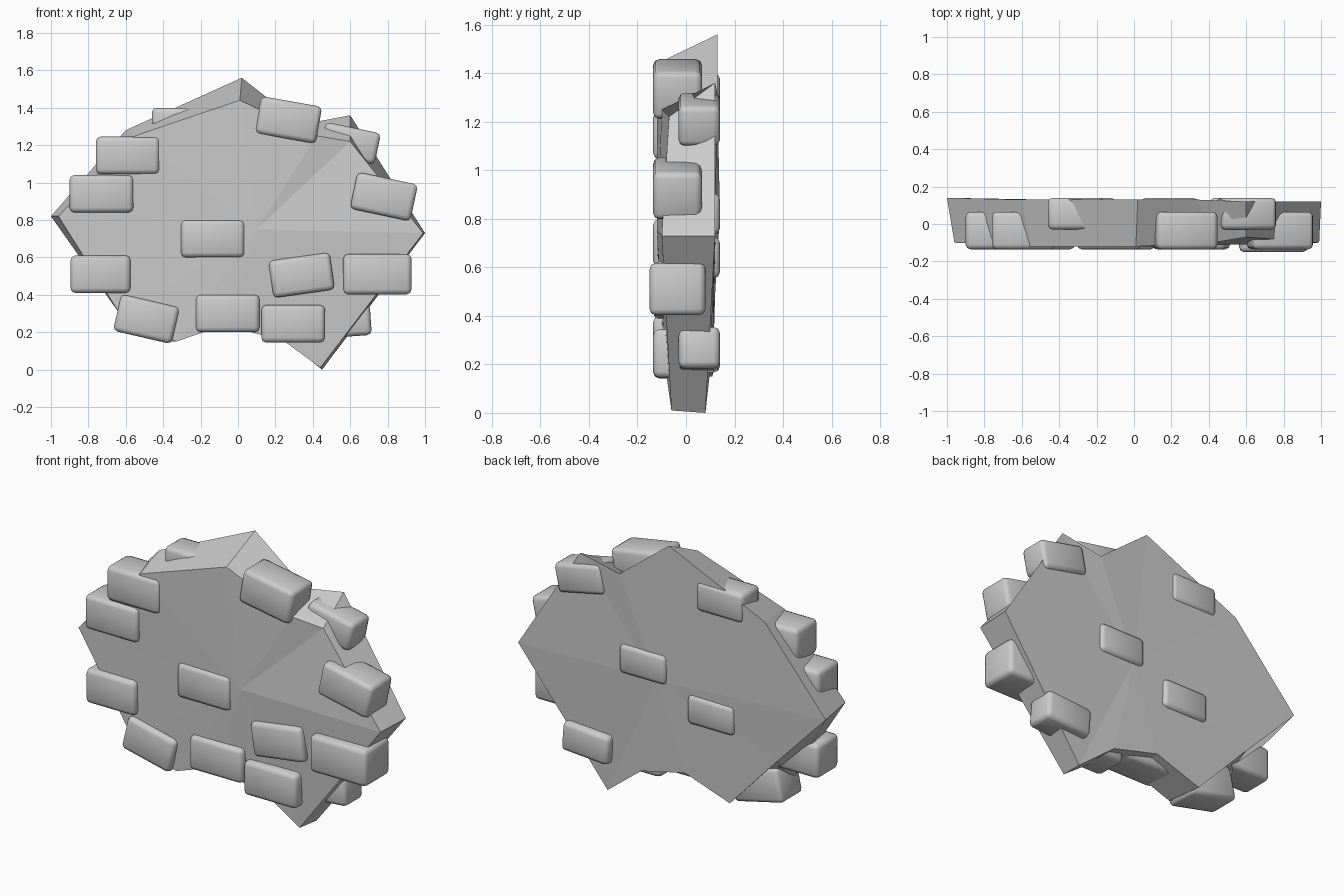
import bpy
import bmesh
from math import radians
from mathutils import Matrix, Vector

default_cube = bpy.data.objects.get("Cube")
if default_cube:
    bpy.data.objects.remove(default_cube, do_unlink=True)


def make_material(name, value):
    material = bpy.data.materials.new(name)
    material.use_nodes = True
    colour = (value, value, value, 1)
    material.diffuse_color = colour
    material.node_tree.nodes["Principled BSDF"].inputs["Base Color"].default_value = colour
    return material


stone_grey = make_material("stone grey", 0.6)


def finish_object(name, bm):
    """Turn the bmesh into a named object with the stone material."""
    bmesh.ops.recalc_face_normals(bm, faces=bm.faces)
    mesh = bpy.data.meshes.new(name)
    bm.to_mesh(mesh)
    bm.free()
    mesh.materials.append(stone_grey)
    part = bpy.data.objects.new(name, mesh)
    bpy.context.scene.collection.objects.link(part)
    return part


# Rough plaster slab: matching front and back outlines as (x, y, z)
front_outline = [
    (.01, -.12, 1.44), (-.55, -.12, 1.25), (-.96, -.1, .82), (-.62, -.1, .28),
    (-.33, -.1, .15), (-.07, -.1, .24), (.25, -.08, .15), (.44, -.06, .01),
    (.99, -.1, .73), (.6, -.07, 1.22), (.42, -.1, 1.25),
]
back_outline = [
    (.02, .13, 1.56), (-.6, .13, 1.28), (-1, .14, .82), (-.68, .12, .49),
    (-.36, .11, .15), (-.07, .11, .25), (.22, .1, .18), (.45, .08, 0),
    (1, .12, .73), (.6, .12, 1.36), (.34, .13, 1.31),
]


def build_slab():
    """Fan each outline to a raised middle point and bridge the rims."""
    bm = bmesh.new()
    front = [bm.verts.new(point) for point in front_outline]
    back = [bm.verts.new(point) for point in back_outline]
    front_middle = bm.verts.new((.1, -.12, .75))
    back_middle = bm.verts.new((.1, .12, .75))
    count = len(front)
    for i in range(count):
        j = (i + 1) % count
        bm.faces.new((front[i], front[j], front_middle))
        bm.faces.new((back[j], back[i], back_middle))
        bm.faces.new((front[j], front[i], back[i], back[j]))
    return finish_object("wall_slab", bm)


def build_brick(name, x, y, z, width, depth, height, tilt):
    """One softly rounded brick, tilted within the plane of the wall."""
    bm = bmesh.new()
    bmesh.ops.create_cube(bm, size=1)
    bmesh.ops.scale(bm, vec=Vector((width, depth, height)), verts=bm.verts)
    bmesh.ops.bevel(bm, geom=bm.edges[:], offset=0.025, segments=2,
                    profile=0.5, affect="EDGES")
    bmesh.ops.rotate(bm, cent=Vector(), verts=bm.verts,
                     matrix=Matrix.Rotation(radians(-tilt), 3, "Y"))
    for face in bm.faces:
        face.smooth = True
    brick = finish_object(name, bm)
    brick.location = (x, y, z)
    return brick


build_slab()

# Bricks showing on the front: x, z, width, tilt in degrees
front_bricks = [
    (-.59, 1.145, .34, 0), (-.73, .94, .34, 0), (-.735, .51, .32, 0),
    (-.49, .27, .32, -13), (-.055, .3, .34, 0), (.295, .245, .34, 0),
    (.34, .505, .33, 8), (.78, .925, .33, -12), (.27, 1.335, .33, -10),
    (-.135, .7, .34, 0),
]
for number, (x, z, width, tilt) in enumerate(front_bricks, start=1):
    build_brick(f"front_brick_{number}", x, -.035, z, width, .2, .2, tilt)

# Larger brick on the lower side edge
build_brick("side_brick", .745, -.035, .51, .365, .23, .215, 0)

# Bricks showing on the back: x, z, tilt in degrees
back_bricks = [
    (-.31, 1.315, 0), (.6, 1.21, -12), (.56, .26, 4),
    (.19, .82, 0), (-.25, .64, 0),
]
for number, (x, z, tilt) in enumerate(back_bricks, start=1):
    build_brick(f"back_brick_{number}", x, .055, z, .3, .17, .17, tilt)
